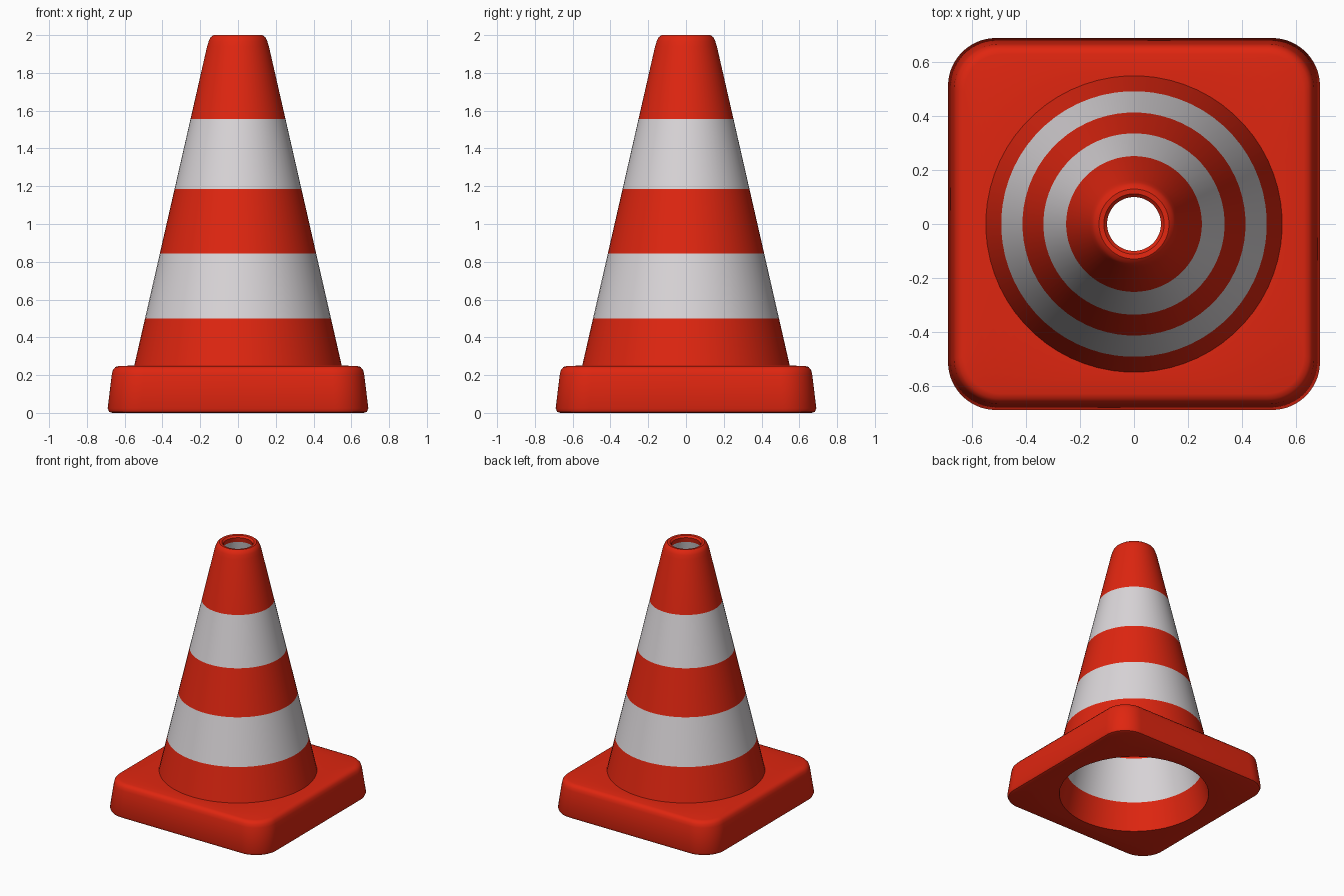
import bpy, bmesh, math

if "Cube" in bpy.data.objects:
    bpy.data.objects.remove(bpy.data.objects["Cube"])

SEG = 64  # points around every loop


def material(name, rgb):
    m = bpy.data.materials.new(name)
    m.diffuse_color = (*rgb, 1)
    m.use_nodes = True
    m.node_tree.nodes["Principled BSDF"].inputs["Base Color"].default_value = m.diffuse_color
    return m


RED = material("safety_red", (0.74, 0.019, 0.005))
WHITE = material("reflective_white", (0.70, 0.67, 0.69))


def circle(r, z):
    step = 2 * math.pi / SEG
    return [(r * math.cos((i + .5) * step), r * math.sin((i + .5) * step), z)
            for i in range(SEG)]


def rounded_square(half, corner, z):
    n = SEG // 4
    pts = []
    for q in range(4):
        mid = math.pi / 4 + q * math.pi / 2
        cx = math.copysign(half - corner, math.cos(mid))
        cy = math.copysign(half - corner, math.sin(mid))
        for k in range(n):
            a = q * math.pi / 2 + k / (n - 1) * math.pi / 2
            pts.append((cx + corner * math.cos(a), cy + corner * math.sin(a), z))
    return pts


def loft(name, loops, white_strips=()):
    """Skin successive loops; strips listed in white_strips get the second material."""
    bm = bmesh.new()
    rings = [[bm.verts.new(p) for p in loop] for loop in loops]
    for s, (a, b) in enumerate(zip(rings, rings[1:])):
        for i in range(SEG):
            j = (i + 1) % SEG
            f = bm.faces.new((a[i], a[j], b[j], b[i]))
            f.material_index = int(s in white_strips)
    mesh = bpy.data.meshes.new(name)
    bm.to_mesh(mesh)
    bm.free()
    ob = bpy.data.objects.new(name, mesh)
    bpy.context.collection.objects.link(ob)
    mesh.materials.append(RED)
    mesh.materials.append(WHITE)
    bpy.ops.object.select_all(action='DESELECT')
    ob.select_set(True)
    bpy.context.view_layer.objects.active = ob
    bpy.ops.object.shade_smooth_by_angle(angle=math.radians(35))
    return ob


# Square foot: underside, softly rounded tapering sides, flat top around the cone
foot = [circle(0.53, 0.0)]
foot += [rounded_square(h, c, z) for h, c, z in (
    (0.665, 0.155, 0.0), (0.682, 0.17, 0.006), (0.690, 0.178, 0.024),
    (0.668, 0.17, 0.205), (0.662, 0.165, 0.228), (0.649, 0.155, 0.243),
    (0.630, 0.14, 0.249))]
foot.append(circle(0.55, 0.25))
loft("square_foot", foot)


# Hollow cone: outer wall up, rounded lip, inner wall down
def outer(z):
    return 0.55 - 0.2285 * (z - 0.25)


def inner(z):
    return 0.53 - 0.2175 * z


profile = [(outer(z), z) for z in (0.25, 0.50, 0.845, 1.185, 1.555, 1.94)]
profile += [(0.155, 1.968), (0.146, 1.988), (0.130, 2.0), (0.112, 1.998),
            (0.100, 1.985)]
profile += [(inner(z), z) for z in (1.95, 1.55, 1.20, 0.87, 0.53, 0.21, 0.0)]
# white bands: two outside, three inside
loft("cone", [circle(r, z) for r, z in profile], white_strips=(1, 3, 11, 13, 15))
